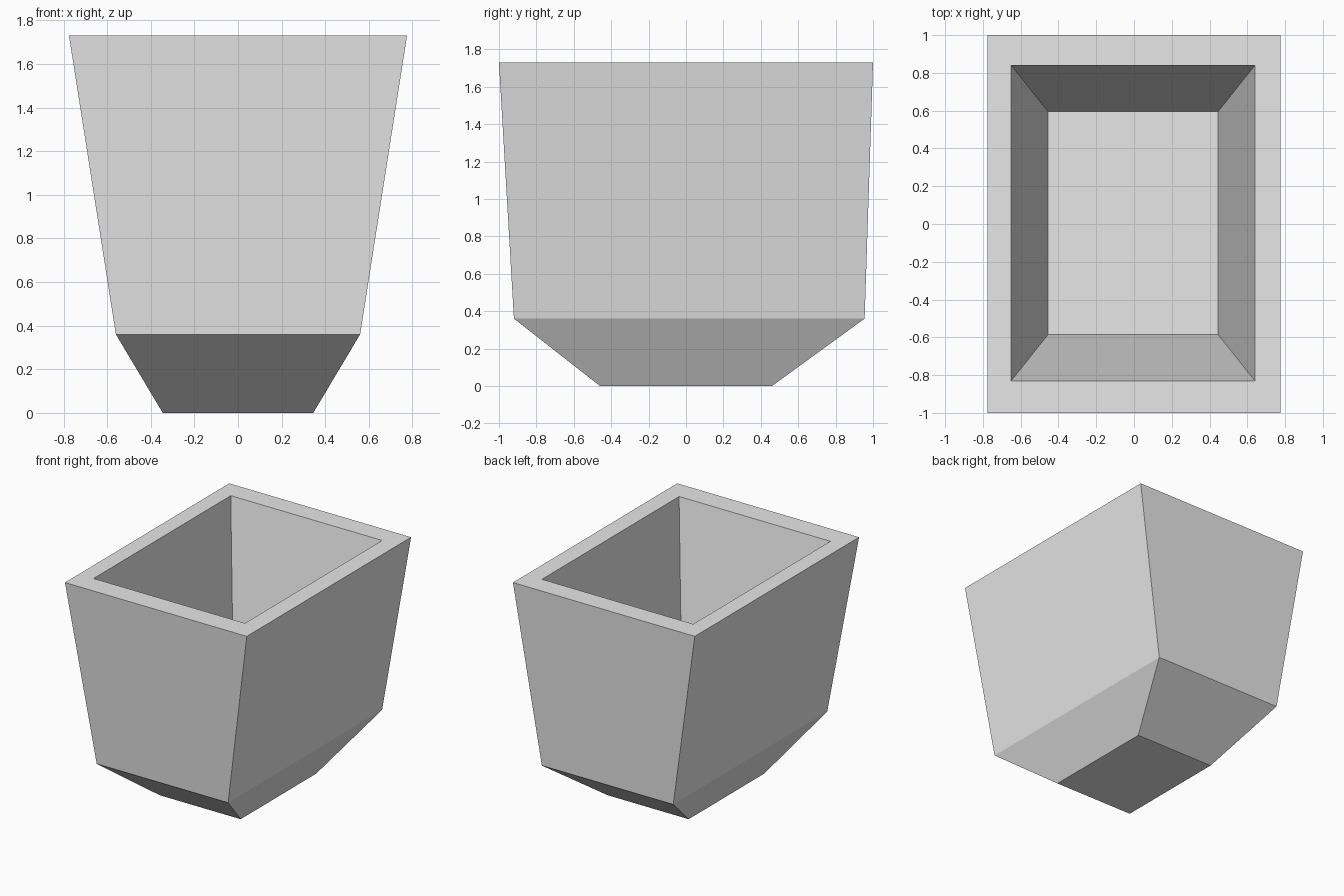
import bpy
import bmesh

cube = bpy.data.objects.get("Cube")
if cube:
    bpy.data.objects.remove(cube, do_unlink=True)

# Plain grey for the whole planter
grey = bpy.data.materials.new("light_grey")
grey.use_nodes = True
colour = (0.8, 0.8, 0.8, 1.0)
grey.diffuse_color = colour
grey.node_tree.nodes["Principled BSDF"].inputs["Base Color"].default_value = colour

# Rectangular rings from the outer base, over the rim, to the inner floor:
# left x, right x, front y, back y, height
rings = [
    (-0.345, 0.345, -0.46, 0.46, 0.0),
    (-0.56, 0.56, -0.92, 0.955, 0.36),
    (-0.775, 0.775, -1.0, 1.0, 1.73),
    (-0.65, 0.64, -0.83, 0.84, 1.73),
    (-0.455, 0.445, -0.585, 0.595, 0.36),
]


def add_ring(bm, x0, x1, y0, y1, z):
    corners = ((x0, y0), (x1, y0), (x1, y1), (x0, y1))
    return [bm.verts.new((x, y, z)) for x, y in corners]


# Tapered planter body with an open hollow
bm = bmesh.new()
loops = [add_ring(bm, *ring) for ring in rings]
for low, high in zip(loops, loops[1:]):
    for i in range(4):
        j = (i + 1) % 4
        bm.faces.new((low[i], low[j], high[j], high[i]))
bm.faces.new(loops[0][::-1])
bm.faces.new(loops[-1])
bmesh.ops.recalc_face_normals(bm, faces=bm.faces[:])

mesh = bpy.data.meshes.new("planter_body")
bm.to_mesh(mesh)
bm.free()
mesh.materials.append(grey)
body = bpy.data.objects.new("planter_body", mesh)
bpy.context.collection.objects.link(body)
